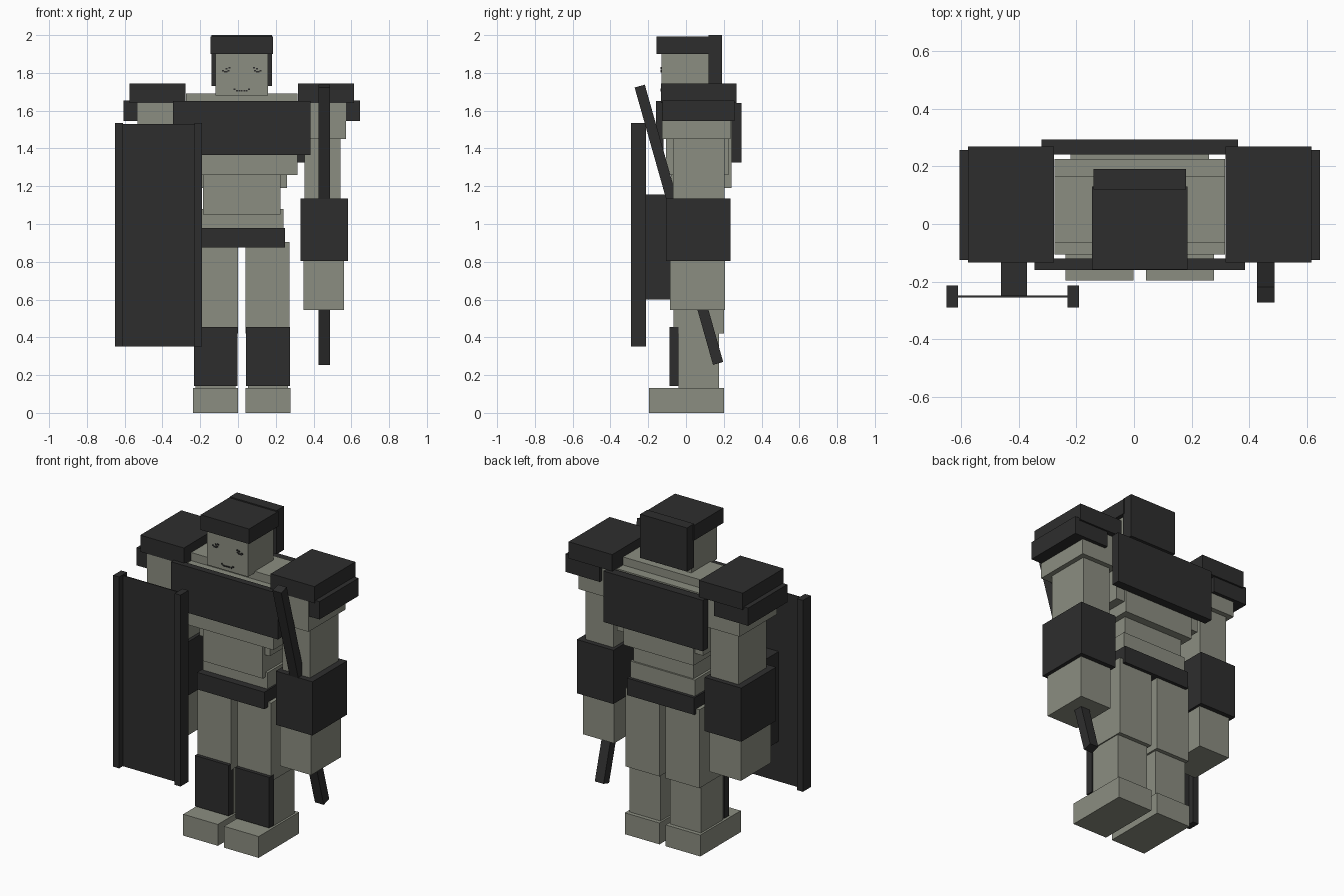
import bpy, bmesh, math
from mathutils import Matrix, Vector

if "Cube" in bpy.data.objects:
    bpy.data.objects.remove(bpy.data.objects["Cube"])

MID = 0.02  # x of the body's symmetry plane


def material(name, rgb):
    m = bpy.data.materials.new(name)
    m.diffuse_color = (*rgb, 1.0)
    m.use_nodes = True
    m.node_tree.nodes["Principled BSDF"].inputs["Base Color"].default_value = m.diffuse_color
    return m


GREY = material("stone grey", (0.26, 0.27, 0.22))
DARK = material("charcoal", (0.027, 0.027, 0.027))


def add_boxes(name, mat, boxes):
    """One object made of boxes given as (x0, x1, y0, y1, z0, z1)."""
    bm = bmesh.new()
    for x0, x1, y0, y1, z0, z1 in boxes:
        m = Matrix.Translation(((x0 + x1) / 2, (y0 + y1) / 2, (z0 + z1) / 2))
        m = m @ Matrix.Diagonal((x1 - x0, y1 - y0, z1 - z0, 1))
        bmesh.ops.create_cube(bm, size=1, matrix=m)
    me = bpy.data.meshes.new(name)
    bm.to_mesh(me)
    bm.free()
    me.materials.append(mat)
    ob = bpy.data.objects.new(name, me)
    bpy.context.collection.objects.link(ob)
    return ob


def pair(name, mat, x0, x1, *rest):
    """The same box on both sides of the body."""
    add_boxes("right_" + name, mat, [(x0, x1, *rest)])
    add_boxes("left_" + name, mat, [(2 * MID - x1, 2 * MID - x0, *rest)])


def centred(name, mat, half, *rest):
    add_boxes(name, mat, [(MID - half, MID + half, *rest)])


# Head and helmet
centred("head", GREY, 0.14, -0.13, 0.12, 1.68, 1.90)
centred("helmet_cap", DARK, 0.165, -0.157, 0.13, 1.90, 1.993)
centred("helmet_neck_guard", DARK, 0.16, 0.12, 0.19, 1.73, 2.0)

# Face: small dots for the eyes and mouth
dots = [(-0.080, 1.812), (-0.070, 1.806), (-0.060, 1.822), (-0.050, 1.812),
        (-0.060, 1.806), (-0.045, 1.826)]
dots += [(2 * MID - x, z) for x, z in dots]
dots += [(MID + i * 0.013, 1.706 + (0.008 if abs(i) == 3 else 0)) for i in range(-3, 4)]
add_boxes("face_marks", DARK, [(x - 0.005, x + 0.005, -0.134, -0.129, z - 0.004, z + 0.004)
                               for x, z in dots])

# Torso, stacked from the collar down
centred("collar", GREY, 0.295, -0.065, 0.165, 1.60, 1.69)
centred("chest", GREY, 0.295, -0.105, 0.225, 1.26, 1.64)
centred("back_block", GREY, 0.24, -0.06, 0.24, 1.19, 1.62)
centred("waist", GREY, 0.205, -0.08, 0.19, 1.05, 1.27)
centred("hips", GREY, 0.22, -0.055, 0.20, 0.90, 1.08)
centred("belt", DARK, 0.23, -0.10, 0.22, 0.875, 0.98)

# Armour plates
centred("chest_plate", DARK, 0.365, -0.16, -0.12, 1.365, 1.65)
centred("back_plate", DARK, 0.34, 0.24, 0.293, 1.325, 1.64)

# Arms and shoulder armour
pair("shoulder", GREY, 0.32, 0.572, -0.128, 0.235, 1.45, 1.645)
pair("upper_arm", GREY, 0.352, 0.542, -0.07, 0.205, 1.12, 1.46)
pair("bracer", DARK, 0.332, 0.582, -0.105, 0.235, 0.803, 1.135)
pair("hand", GREY, 0.347, 0.56, -0.085, 0.207, 0.545, 0.81)
pair("pauldron_top", DARK, 0.317, 0.615, -0.133, 0.268, 1.64, 1.743)
pair("pauldron_rim", DARK, 0.41, 0.645, -0.125, 0.257, 1.545, 1.655)

# Legs
pair("thigh", GREY, 0.041, 0.272, -0.065, 0.20, 0.42, 0.905)
pair("shin", GREY, 0.052, 0.265, -0.04, 0.175, 0.12, 0.43)
pair("shin_guard", DARK, 0.043, 0.274, -0.087, -0.04, 0.142, 0.455)
pair("foot", GREY, 0.041, 0.278, -0.195, 0.20, 0.0, 0.132)

# Shield: two side rims, a thin panel and a grip block behind it
add_boxes("shield_rims", DARK, [(x, x + 0.04, -0.29, -0.213, 0.352, 1.535)
                                for x in (-0.65, -0.23)])
add_boxes("shield_panel", DARK, [(-0.62, -0.22, -0.254, -0.248, 0.352, 1.53)])
add_boxes("shield_grip", DARK, [(-0.46, -0.37, -0.25, -0.08, 0.60, 1.155)])

# Slanted sword held in the right hand
top, bottom = Vector((0.456, -0.245, 1.73)), Vector((0.456, 0.17, 0.262))
half = (top - bottom).length / 2
sword = add_boxes("sword", DARK, [(-0.03, 0.03, -0.028, 0.028, -half, half)])
sword.location = (top + bottom) / 2
sword.rotation_euler.x = math.atan2(bottom.y - top.y, top.z - bottom.z)
